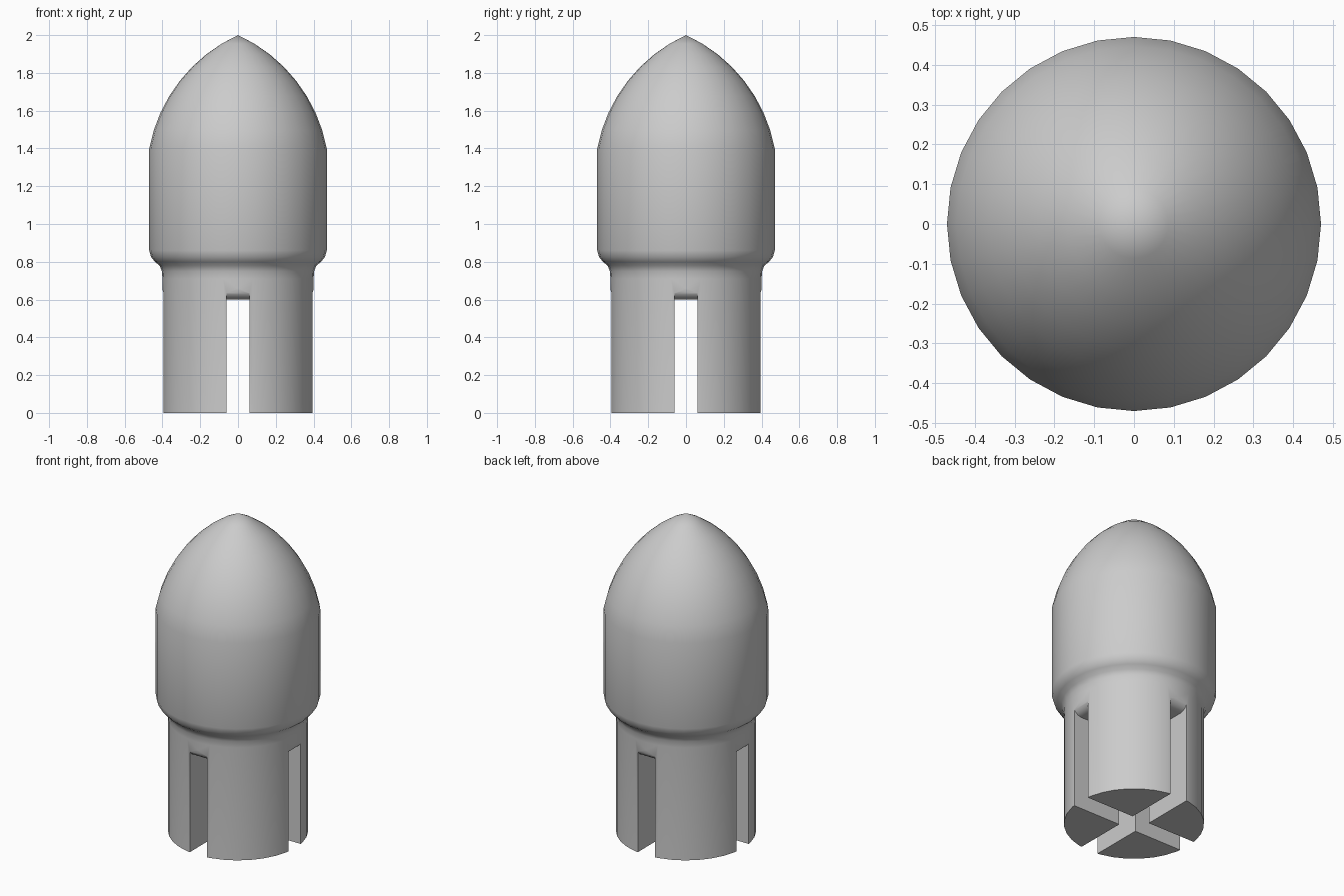
import bpy, bmesh
from math import sin, cos, pi, radians
from mathutils import Matrix, Vector

if "Cube" in bpy.data.objects:
    bpy.data.objects.remove(bpy.data.objects["Cube"], do_unlink=True)

grey = bpy.data.materials.new("plain grey")
grey.use_nodes = True
colour = (0.6, 0.6, 0.6, 1)
grey.diffuse_color = colour
grey.node_tree.nodes["Principled BSDF"].inputs["Base Color"].default_value = colour


def make_object(name, bm):
    bmesh.ops.recalc_face_normals(bm, faces=bm.faces)
    mesh = bpy.data.meshes.new(name)
    bm.to_mesh(mesh)
    bm.free()
    mesh.materials.append(grey)
    obj = bpy.data.objects.new(name, mesh)
    bpy.context.collection.objects.link(obj)
    return obj


def lathe(name, profile, sides):
    bm = bmesh.new()
    verts = [bm.verts.new((r, 0, z)) for r, z in profile]
    edges = [bm.edges.new(pair) for pair in zip(verts, verts[1:])]
    bmesh.ops.spin(bm, geom=verts + edges, cent=(0, 0, 0), axis=(0, 0, 1),
                   angle=2 * pi, steps=sides, use_duplicate=False)
    bmesh.ops.remove_doubles(bm, verts=bm.verts, dist=1e-4)
    return make_object(name, bm)


def slot_cutter(turn):
    # Slot outline whose ceiling rolls up over a rounded outer lip
    lip, radius, top, width = 0.06, 0.4, 0.6, 0.12
    half = [(radius - lip + lip * sin(a), top + lip - lip * cos(a))
            for a in (i * pi / 12 for i in range(7))]
    half += [(0.5, top + lip), (0.5, -0.1)]
    outline = half + [(-y, z) for y, z in reversed(half)]
    bm = bmesh.new()
    face = bm.faces.new([bm.verts.new((-width / 2, y, z)) for y, z in outline])
    new = bmesh.ops.extrude_face_region(bm, geom=[face])["geom"]
    bmesh.ops.translate(bm, vec=Vector((width, 0, 0)),
                        verts=[g for g in new if isinstance(g, bmesh.types.BMVert)])
    bmesh.ops.rotate(bm, verts=bm.verts, matrix=Matrix.Rotation(turn, 3, 'Z'))
    cutter = make_object("slot_cutter", bm)
    cutter.hide_render = True
    return cutter


# Straight shank, filleted shoulder, cylindrical body
profile = [(0, 0), (0.4, 0), (0.4, 0.71), (0.403, 0.75), (0.415, 0.78), (0.44, 0.80),
           (0.46, 0.825), (0.47, 0.86), (0.47, 1.4)]
# Pointed nose as a circular arc
arc_radius, start, end = 0.827, radians(-10.6), radians(0)
start, end = radians(10.6), radians(65.6)
cx, cz = 0.47 - arc_radius * cos(start), 1.4 - arc_radius * sin(start)
steps = 8
for i in range(1, steps):
    a = start + (end - start) * i / steps
    profile.append((cx + arc_radius * cos(a), cz + arc_radius * sin(a)))
profile.append((0, 2))

plug = lathe("slotted_plug", profile, 32)

# Crossed slots split the shank into four legs
bpy.context.view_layer.objects.active = plug
plug.select_set(True)
for turn in (0, pi / 2):
    cutter = slot_cutter(turn)
    cut = plug.modifiers.new("slot", 'BOOLEAN')
    cut.operation = 'DIFFERENCE'
    cut.solver = 'EXACT'
    cut.object = cutter
    bpy.ops.object.modifier_apply(modifier=cut.name)
    bpy.data.objects.remove(cutter, do_unlink=True)

bpy.ops.object.shade_smooth_by_angle(angle=radians(35))
